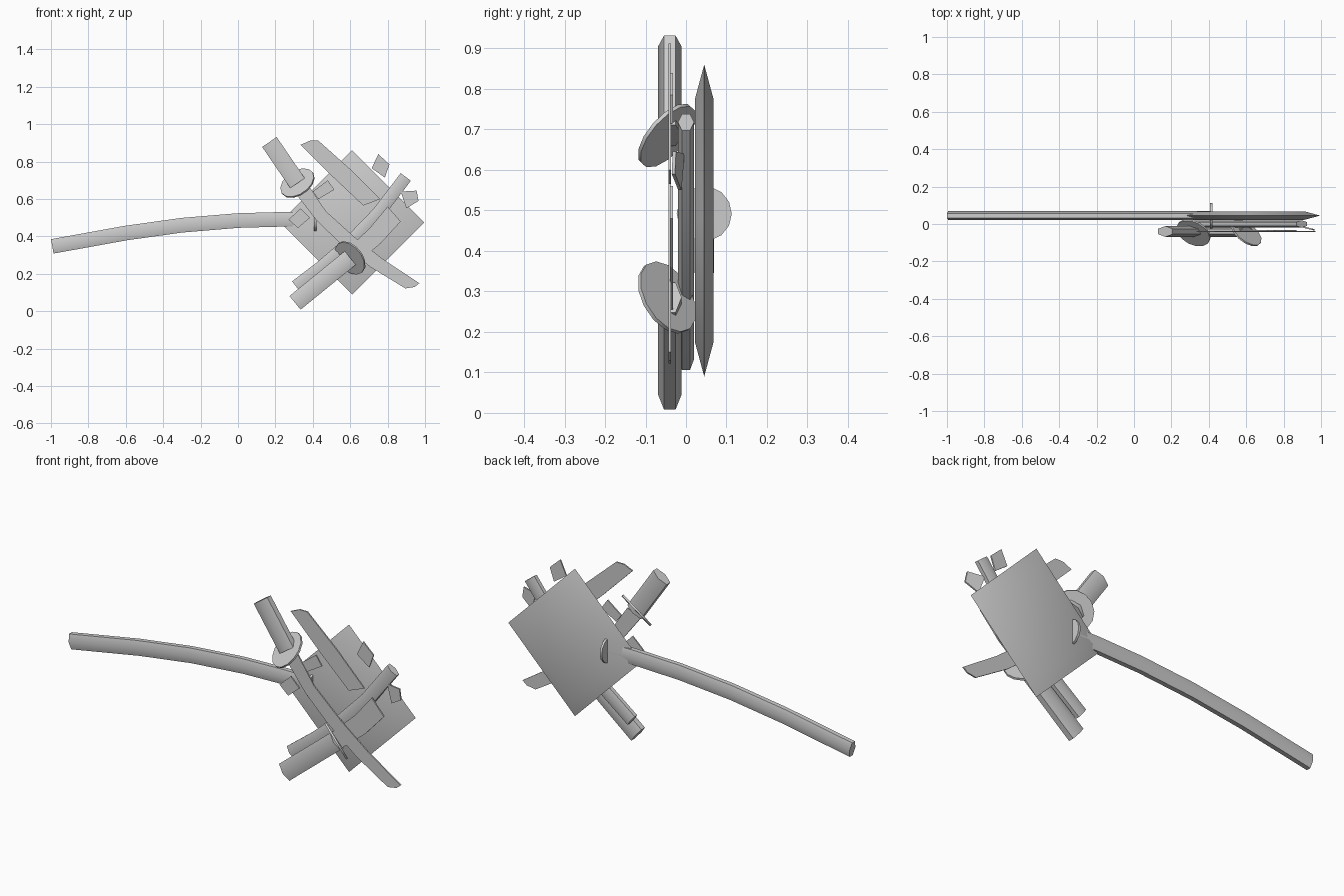
import bpy, math
from mathutils import Vector

if "Cube" in bpy.data.objects:
    bpy.data.objects.remove(bpy.data.objects["Cube"])


def make(name, verts, faces, smooth=None):
    me = bpy.data.meshes.new(name)
    me.from_pydata([tuple(v) for v in verts], [], faces)
    ob = bpy.data.objects.new(name, me)
    bpy.context.collection.objects.link(ob)
    bpy.ops.object.select_all(action='DESELECT')
    ob.select_set(True)
    bpy.context.view_layer.objects.active = ob
    bpy.ops.object.mode_set(mode='EDIT')
    bpy.ops.mesh.select_all(action='SELECT')
    bpy.ops.mesh.normals_make_consistent(inside=False)
    bpy.ops.object.mode_set(mode='OBJECT')
    if smooth:
        bpy.ops.object.shade_smooth_by_angle(angle=math.radians(smooth))
    return ob


def loft(name, rings, smooth=None):
    n = len(rings[0])
    verts = [v for r in rings for v in r]
    faces = [(i * n + j, i * n + (j + 1) % n, (i + 1) * n + (j + 1) % n, (i + 1) * n + j)
             for i in range(len(rings) - 1) for j in range(n)]
    last = (len(rings) - 1) * n
    faces += [tuple(range(n)), tuple(range(last, last + n))]
    return make(name, verts, faces, smooth)


def rod(name, path, y, half_w, half_d):
    """Hexagonal bar swept along an x-z path."""
    pts = [Vector((x, y, z)) for x, z in path]
    rings = []
    for i, p in enumerate(pts):
        d = (pts[min(i + 1, len(pts) - 1)] - pts[max(i - 1, 0)]).normalized()
        side = Vector((-d.z, 0, d.x))
        ring = []
        for k in range(6):
            a = k * math.pi / 3
            ring.append(p + side * half_w * math.sin(a) / math.sin(math.pi / 3)
                        + Vector((0, half_d * math.cos(a), 0)))
        rings.append(ring)
    return loft(name, rings, 65)


def disc(name, centre, e, f, n, radius_e, radius_f, thick, sides=14):
    e, f, n, c = (Vector(v) for v in (e, f, n, centre))
    rings = [[c + n * s + e * radius_e * math.cos(2 * math.pi * k / sides)
              + f * radius_f * math.sin(2 * math.pi * k / sides) for k in range(sides)]
             for s in (-thick / 2, thick / 2)]
    return loft(name, rings, 30)


def plate(name, outline, y, thick, slope=0, x0=0):
    rings = [[Vector((x, y + s + slope * (x - x0), z)) for x, z in outline]
             for s in (-thick / 2, thick / 2)]
    return loft(name, rings)


# bevelled diamond plate
def square(r, y):
    return [Vector((0.61 + r * math.cos(k * math.pi / 2), y,
                    0.475 + r * math.sin(k * math.pi / 2))) for k in range(4)]


loft("diamond_plate", [square(0.30, 0.022), square(0.385, 0.045), square(0.30, 0.068)], 40)

# long curved bar and its collar
rod("long_bar", [(-0.993, 0.347), (-0.6, 0.418), (-0.3, 0.46), (0, 0.485), (0.25, 0.492),
                 (0.42, 0.49)], 0.045, 0.039, 0.024)
disc("bar_collar", (0.413, 0.045, 0.492), (0, 1, 0), (0, 0, 1), (1, 0, 0), 0.068, 0.068, 0.012)

# empty curved sheath
rod("sheath", [(0.31, 0.133), (0.45, 0.24), (0.6, 0.37), (0.75, 0.525), (0.897, 0.718)],
    0, 0.034, 0.02)

# two sword grips with tilted round guards
for label, start, end in (("whole", (0.168, 0.905), (0.318, 0.685)),
                          ("broken", (0.305, 0.045), (0.60, 0.285))):
    rod(label + "_sword_grip", [start, end], -0.04, 0.047, 0.029)
    d = Vector((end[0] - start[0], 0, end[1] - start[1])).normalized()
    e = Vector((-d.z, 0, d.x))
    f = (Vector((0, -0.067, 0)) + d * 0.06).normalized()
    disc(label + "_sword_guard", (end[0], -0.047, end[1]), e, f, e.cross(f), 0.1, 0.093, 0.01)

# blades
plate("whole_blade", [(0.285, 0.66), (0.365, 0.69), (0.47, 0.535), (0.625, 0.395), (0.78, 0.275),
                      (0.97, 0.15), (0.945, 0.13), (0.895, 0.122), (0.71, 0.235), (0.55, 0.36),
                      (0.42, 0.485)], -0.04, 0.007)
plate("broken_blade_stub", [(0.57, 0.32), (0.63, 0.255), (0.76, 0.36), (0.87, 0.48),
                            (0.80, 0.56), (0.70, 0.44)], -0.036, 0.007)
plate("broken_blade_tip", [(0.335, 0.89), (0.385, 0.912), (0.43, 0.912), (0.60, 0.76),
                           (0.76, 0.60), (0.67, 0.565), (0.50, 0.725)], -0.04, 0.007)

# loose shards
plate("shard_left", [(0.27, 0.49), (0.335, 0.55), (0.385, 0.50), (0.32, 0.445)], -0.04, 0.007)
plate("shard_upper_left", [(0.40, 0.64), (0.48, 0.70), (0.515, 0.65), (0.43, 0.60)], -0.04, 0.007)
plate("shard_top", [(0.715, 0.765), (0.75, 0.84), (0.81, 0.785), (0.785, 0.715)], -0.036, 0.007)
plate("shard_right", [(0.87, 0.64), (0.955, 0.645), (0.965, 0.59), (0.90, 0.55)], -0.02, 0.008,
      -0.25, 0.92)
